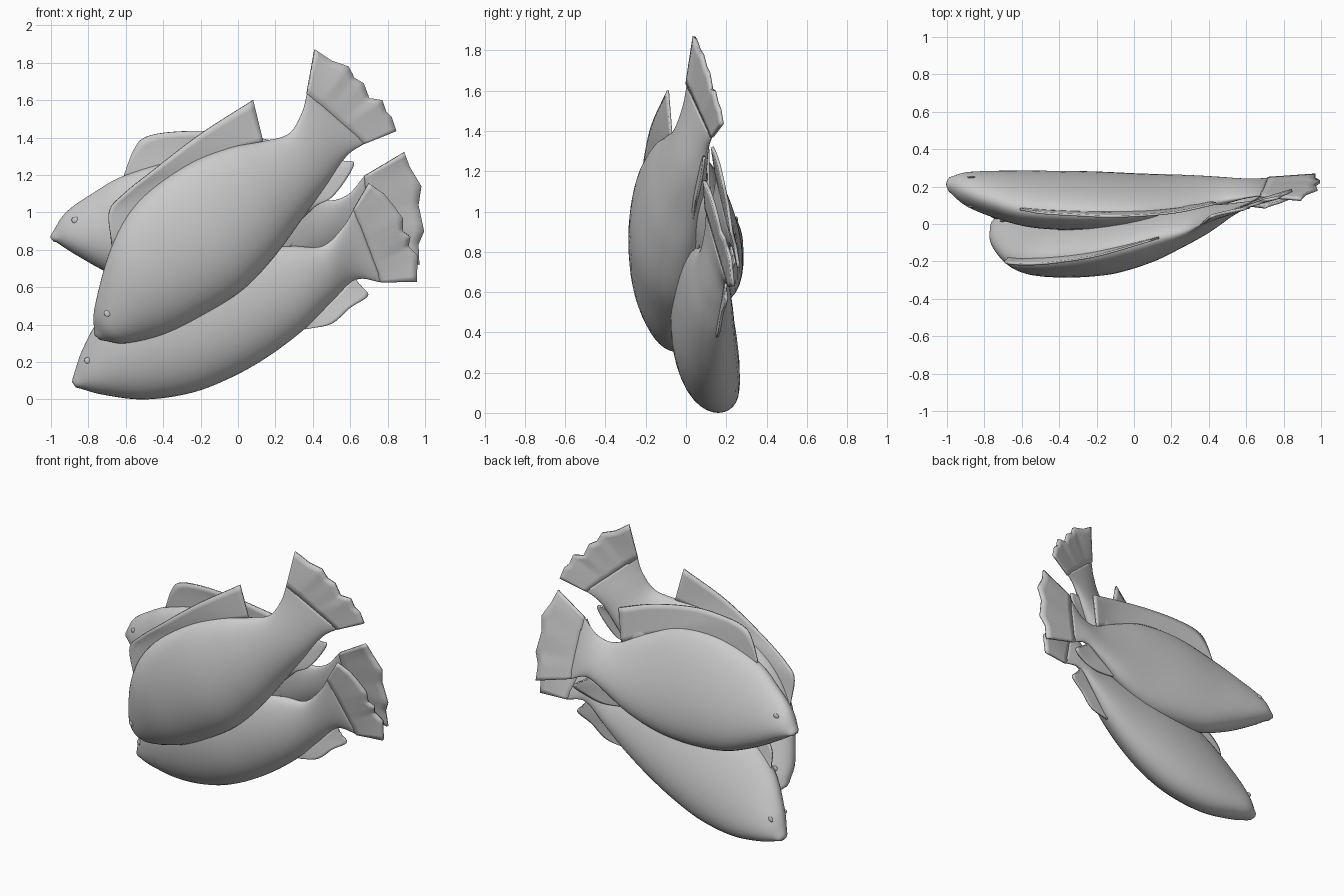
import bpy, bmesh, math
from mathutils import Vector as V

if "Cube" in bpy.data.objects:
    bpy.data.objects.remove(bpy.data.objects["Cube"])

THICK = [.045, .1, .138, .16, .162, .14, .108, .07, .036, .012]


def spline(pts, t):
    """Catmull-Rom through pts, t counted in points."""
    n = len(pts)
    i = max(0, min(int(t), n - 2))
    f = t - i
    p1, p2 = pts[i], pts[i + 1]
    p0 = pts[i - 1] if i > 0 else p1 * 2 - p2
    p3 = pts[i + 2] if i + 2 < n else p2 * 2 - p1
    return (p1 * 2 + (p2 - p0) * f + (p0 * 2 - p1 * 5 + p2 * 4 - p3) * f * f
            + (p1 * 3 - p0 - p2 * 3 + p3) * f ** 3) * .5


def finish(name, rows, closed):
    """Skin rows of points into a smooth mesh object."""
    bm = bmesh.new()
    vs = [[bm.verts.new(p) for p in r] for r in rows]
    n = len(rows[0])
    for a, b in zip(vs, vs[1:]):
        for j in range(n if closed else n - 1):
            k = (j + 1) % n
            bm.faces.new((a[j], a[k], b[k], b[j]))
    if closed:
        bm.faces.new(vs[0])
        bm.faces.new(vs[-1])
    bmesh.ops.recalc_face_normals(bm, faces=bm.faces)
    me = bpy.data.meshes.new(name)
    bm.to_mesh(me)
    bm.free()
    ob = bpy.data.objects.new(name, me)
    bpy.context.collection.objects.link(ob)
    for p in me.polygons:
        p.use_smooth = True
    return ob


def fin(name, base, outer, thick=.012):
    rows = [[b.lerp(o, k / 6) for b, o in zip(base, outer)] for k in range(7)]
    ob = finish(name, rows, False)
    m = ob.modifiers.new("thickness", 'SOLIDIFY')
    m.thickness = thick
    m.offset = 0


def fish(name, stations, width, eye, dorsal, d_range, anal, a_range, tail, tail_y):
    top = [V((s[0], s[2], s[1])) for s in stations]
    bot = [V((s[3], s[5], s[4])) for s in stations]
    th = [V((w * width, 0, 0)) for w in THICK]

    # body lofted between the back line and the belly line, narrower at the back
    rows, N = [], 36
    for i in range(9 * 7 + 1):
        t = i / 7
        a, b, w = spline(top, t), spline(bot, t), spline(th, t).x
        c, h = (a + b) / 2, (a - b) / 2
        rows.append([c + h * math.cos(q) + V((0, w * math.sin(q) * (1 - .2 * math.cos(q)), 0))
                     for q in (2 * math.pi * j / N for j in range(N))])
    # rounded snout
    c0 = sum(rows[0], V()) / N
    d = (c0 - sum(rows[4], V()) / N).normalized() * .012
    rows.insert(0, [c0 + (p - c0) * .55 + d for p in rows[0]])
    finish(name + "_body", rows, True)

    # eyes on both flanks
    best = min(((i, j) for i in range(1, 25) for j in range(N // 2 + 1, N)),
               key=lambda k: (rows[k[0]][k[1]].x - eye[0]) ** 2 + (rows[k[0]][k[1]].z - eye[1]) ** 2)
    for side, j in (("front", best[1]), ("back", N - best[1])):
        bpy.ops.mesh.primitive_uv_sphere_add(segments=16, ring_count=10, radius=.02,
                                             location=rows[best[0]][j])
        e = bpy.context.object
        e.name = f"{name}_eye_{side}"
        e.scale = (1, .35, .85)
        bpy.ops.object.shade_smooth()

    # dorsal and anal fins grow out of the back and belly lines
    def edge_fin(label, line, other, rng, pts):
        pts = [V((p[0], p[2], p[1])) for p in pts]
        n = 40
        base, outer = [], []
        for i in range(n + 1):
            t = rng[0] + (rng[1] - rng[0]) * i / n
            base.append(spline(line, t).lerp(spline(other, t), .03))
            outer.append(spline(pts, (len(pts) - 1) * i / n))
        fin(f"{name}_{label}", base, outer)
    edge_fin("dorsal_fin", top, bot, d_range, dorsal)
    edge_fin("anal_fin", bot, top, a_range, anal)

    # ragged tail fin
    n = 4 * (len(tail) - 1)
    base, outer = [], []
    for i in range(n + 1):
        f = i / n
        k = min(i // 4, len(tail) - 2)
        g = i / 4 - k
        p, q = tail[k], tail[k + 1]
        base.append(spline(top, 8.95).lerp(spline(bot, 8.95), f))
        outer.append(V((p[0] + (q[0] - p[0]) * g, tail_y[0] + (tail_y[1] - tail_y[0]) * f ** .8,
                        p[1] + (q[1] - p[1]) * g)))
    fin(name + "_tail_fin", base, outer, .016)


# station: back x, z, y, belly x, z, y
fish("front_fish",
     [(-.77, .36, -.02, -.72, .315, -.015), (-.765, .5, -.09, -.6, .3, -.025),
      (-.675, .82, -.18, -.4, .345, -.04), (-.53, 1.06, -.19, -.2, .44, -.045),
      (-.28, 1.25, -.165, .02, .58, -.045), (-.05, 1.345, -.12, .2, .77, -.015),
      (.13, 1.38, -.075, .34, .96, .025), (.27, 1.42, -.04, .47, 1.14, .06),
      (.34, 1.53, -.01, .58, 1.3, .1), (.37, 1.64, .005, .68, 1.37, .13)],
     1.02, (-.69, .46),
     [(-.675, .83, -.19), (-.69, 1.0, -.205), (-.62, 1.09, -.215), (-.46, 1.22, -.21),
      (-.2, 1.42, -.17), (.08, 1.6, -.09)], (2, 6),
     [(.34, .97, .04), (.42, 1.04, .05), (.5, 1.08, .06), (.58, 1.18, .08),
      (.62, 1.265, .09), (.56, 1.27, .09)], (5.9, 7.8),
     [(.41, 1.87), (.5, 1.81), (.59, 1.78), (.62, 1.72), (.67, 1.69), (.7, 1.61),
      (.77, 1.6), (.79, 1.54), (.82, 1.51), (.845, 1.435)], (.04, .18))

fish("back_fish",
     [(-1.0, .88, .21, -.97, .84, .21), (-.92, 1.0, .18, -.87, .775, .19),
      (-.78, 1.1, .13, -.68, .67, .175), (-.6, 1.2, .08, -.45, .58, .17),
      (-.3, 1.28, .06, -.2, .55, .17), (0, 1.27, .06, .05, .57, .18),
      (.25, 1.17, .08, .28, .65, .2), (.45, 1.07, .12, .46, .76, .215),
      (.58, 1.09, .14, .6, .83, .23), (.68, 1.2, .15, .72, .79, .245)],
     .9, (-.86, .95),
     [(-.61, 1.2, .08), (-.56, 1.33, .07), (-.5, 1.4, .06), (-.35, 1.43, .05),
      (-.1, 1.43, .04), (.2, 1.38, .06), (.44, 1.31, .11)], (3, 6.8),
     [(.36, .68, .2), (.5, .67, .21), (.62, .7, .22), (.7, .75, .24), (.6, .81, .23)], (6.3, 8),
     [(.89, 1.32), (.92, 1.24), (.98, 1.14), (.965, 1.04), (.995, .9), (.965, .83),
      (.97, .72)], (.13, .262))

fish("lower_fish",
     [(-.885, .11, .17, -.85, .06, .17), (-.83, .27, .13, -.72, .025, .17),
      (-.72, .46, .07, -.5, 0, .16), (-.53, .63, .04, -.25, .035, .145),
      (-.27, .74, .03, -.03, .12, .135), (.02, .81, .04, .17, .235, .14),
      (.28, .82, .07, .36, .38, .155), (.45, .82, .09, .5, .52, .18),
      (.56, .92, .1, .63, .64, .2), (.62, 1.02, .1, .77, .625, .215)],
     .97, (-.79, .21),
     [(-.7, .47, .06), (-.68, .62, .04), (-.5, .78, .02), (-.2, .92, .02),
      (.1, .99, .03), (.34, 1.03, .06)], (2, 6),
     [(.36, .375, .155), (.5, .405, .165), (.6, .49, .18), (.695, .555, .2), (.65, .61, .2)], (6, 8),
     [(.7, 1.155), (.78, 1.1), (.83, 1.04), (.88, .97), (.88, .9), (.92, .87), (.91, .82),
      (.96, .77), (.955, .63)], (.09, .235))
